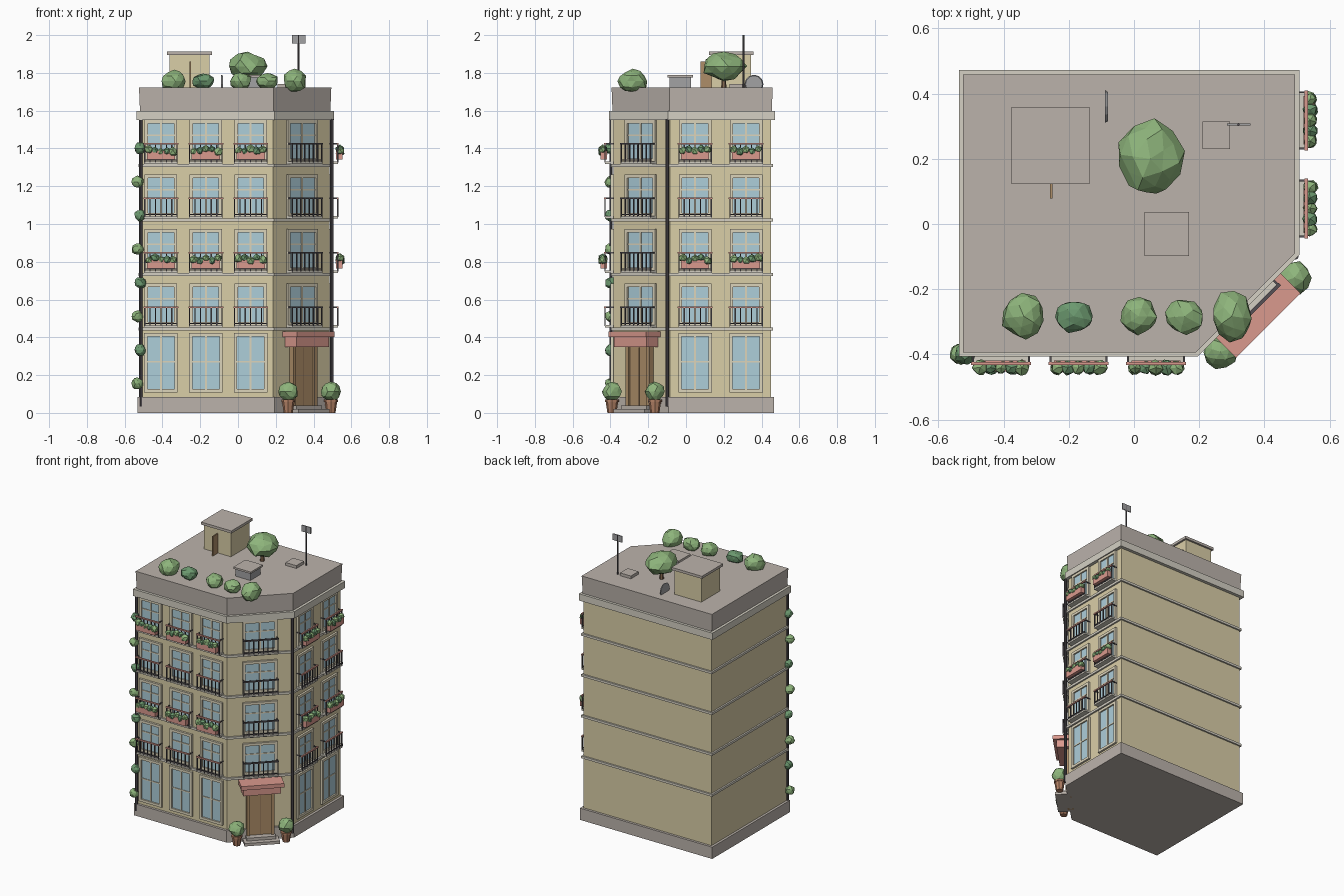
import bpy, bmesh, math, random
from mathutils import Matrix, Vector

if "Cube" in bpy.data.objects:
    bpy.data.objects.remove(bpy.data.objects["Cube"])

random.seed(4)
COL = {
    "wall": (0.70, 0.62, 0.39), "trim": (0.66, 0.63, 0.55), "stone": (0.50, 0.45, 0.41),
    "frame": (0.72, 0.66, 0.50), "glass": (0.42, 0.62, 0.70), "iron": (0.09, 0.08, 0.09),
    "red": (0.70, 0.32, 0.27), "door": (0.42, 0.27, 0.14), "dark": (0.24, 0.14, 0.08),
    "leaf": (0.27, 0.46, 0.20), "leaf_dark": (0.15, 0.32, 0.16), "pot": (0.45, 0.22, 0.13),
    "metal": (0.36, 0.36, 0.37),
}
MATS, PARTS = {}, {}
for k, c in COL.items():
    MATS[k] = bpy.data.materials.new(k)
    MATS[k].diffuse_color = (*c, 1)


def part(name, col):
    if name not in PARTS:
        PARTS[name] = (bmesh.new(), col)
    return PARTS[name][0]


def box(name, col, x, y, z, m=Matrix()):
    """Box from (min, max) ranges, in the frame m."""
    c = [sum(r) / 2 for r in (x, y, z)]
    s = [abs(r[1] - r[0]) for r in (x, y, z)]
    bmesh.ops.create_cube(part(name, col), size=1,
                          matrix=m @ Matrix.Translation(c) @ Matrix.Diagonal((*s, 1)))


def cyl(name, col, p, r1, r2, h, n=8, rot=Matrix()):
    bmesh.ops.create_cone(part(name, col), cap_ends=True, segments=n, radius1=r1, radius2=r2, depth=h,
                          matrix=Matrix.Translation(p) @ rot @ Matrix.Translation((0, 0, h / 2)))


def bush(name, col, p, r, sub=2, jit=0.13):
    """Lumpy low-poly foliage ball."""
    bm = part(name, col)
    vs = bmesh.ops.create_icosphere(bm, subdivisions=sub, radius=1)["verts"]
    rot = Matrix.Rotation(random.uniform(0, 6), 3, 'Z')
    for v in vs:
        d = rot @ v.co * random.uniform(1 - jit, 1 + jit * 0.7)
        v.co = Vector(p) + Vector((d.x * r[0], d.y * r[1], d.z * r[2]))


def outline(o):
    return [(-0.515 - o, -0.385 - o), (0.185 + o * 0.414, -0.385 - o), (0.485 + o, -0.085 - o * 0.414),
            (0.485 + o, 0.45 + o), (-0.515 - o, 0.45 + o)]


def slab(name, col, z0, z1, o0, o1=None):
    """Corner-cut floor plan extruded between two heights."""
    bm = part(name, col)
    a = [bm.verts.new((x, y, z0)) for x, y in outline(o0)]
    b = [bm.verts.new((x, y, z1)) for x, y in outline(o0 if o1 is None else o1)]
    bm.faces.new(a[::-1])
    bm.faces.new(b)
    for i in range(5):
        j = (i + 1) % 5
        bm.faces.new((a[i], a[j], b[j], b[i]))


# main body: plinth, walls, floor bands, cornice, roof block
BANDS = [0.435 + 0.2885 * i for i in range(4)]
slab("plinth", "stone", 0, 0.083, 0.017)
slab("walls", "wall", 0.08, 1.56, 0)
for zb in BANDS:
    slab("floor_bands", "trim", zb, zb + 0.016, 0.011)
slab("cornice", "trim", 1.55, 1.598, 0.022)
slab("roof_block", "stone", 1.598, 1.722, 0.004, 0.009)


def face(x, y, deg):
    """Frame on a facade: x along the wall, -y outward."""
    return Matrix.Translation((x, y, 0)) @ Matrix.Rotation(math.radians(deg), 4, 'Z')


def window(m, w, z0, z1, transom):
    h, t, d = w / 2, 0.018, -0.014
    for x in ((-h, -h + t), (h - t, h)):
        box("window_frames", "frame", x, (d, 0.01), (z0, z1), m)
    for z in ((z0, z0 + t), (z1 - t, z1)):
        box("window_frames", "frame", (-h + t, h - t), (d, 0.01), z, m)
    box("window_glass", "glass", (-h + t, h - t), (-0.004, 0.01), (z0 + t, z1 - t), m)
    box("window_bars", "frame", (-0.005, 0.005), (-0.009, 0), (z0 + t, z1 - t), m)
    box("window_bars", "frame", (-h + t, h - t), (-0.008, 0), (transom - 0.004, transom + 0.004), m)


def balcony(m, w, zb, top_col, bars):
    h = w / 2
    box("balcony_slabs", "trim", (-h, h), (-0.045, 0), (zb + 0.018, zb + 0.03), m)
    box("balcony_rails_" + top_col, top_col, (-h - 0.003, h + 0.003), (-0.048, -0.038), (zb + 0.12, zb + 0.129), m)
    box("balcony_bars", "iron", (-h, h), (-0.046, -0.04), (zb + 0.036, zb + 0.042), m)
    for s in (-h, h - 0.006):
        box("balcony_bars", "iron", (s, s + 0.006), (-0.044, 0), (zb + 0.12, zb + 0.127), m)
    for i in range(bars):
        x = -h + 0.003 + (w - 0.006) * i / (bars - 1)
        box("balcony_bars", "iron", (x - 0.003, x + 0.003), (-0.046, -0.04), (zb + 0.025, zb + 0.122), m)


def planter(m, zb):
    box("planters", "red", (-0.075, 0.075), (-0.068, -0.034), (zb + 0.04, zb + 0.085), m)
    for i in range(5):
        p = m @ Vector((-0.064 + 0.032 * i, -0.055, zb + 0.09 + random.uniform(-0.01, 0.008)))
        r = random.uniform(0.021, 0.027)
        bush("planter_leaves_%d" % (i % 2), ("leaf", "leaf_dark")[i % 2], p, (r, r, r), 1)


# facades: three window columns in front, two on the right, one on the cut corner
cols = [face(x, -0.385, 0) for x in (-0.408, -0.17, 0.067)] + [face(0.485, y, 90) for y in (0.048, 0.318)]
corner = face(0.335, -0.235, 45)
for m in cols:
    window(m, 0.178, 0.108, 0.422, 0.27)
    for i, zb in enumerate(BANDS):
        window(m, 0.172, zb + 0.028, zb + 0.25, zb + 0.17)
        balcony(m, 0.178, zb, "red", 7)
        if i % 2:
            planter(m, zb)
for zb in BANDS:
    window(corner, 0.225, zb + 0.028, zb + 0.25, zb + 0.17)
    balcony(corner, 0.225, zb, "iron", 8)

# entrance: door, jambs, canopy, steps
box("door", "door", (-0.068, 0.068), (-0.018, 0.01), (0.035, 0.35), corner)
box("door_gap", "dark", (-0.002, 0.002), (-0.02, 0), (0.04, 0.345), corner)
for s in (-1, 1):
    box("door_jambs", "door", (s * 0.068, s * 0.09), (-0.03, 0.01), (0.0, 0.355), corner)
box("canopy", "red", (-0.122, 0.122), (-0.085, 0), (0.35, 0.402), corner)
box("canopy_top", "red", (-0.14, 0.14), (-0.108, 0), (0.402, 0.43), corner)
box("steps", "stone", (-0.115, 0.115), (-0.095, 0), (0, 0.02), corner)
box("steps", "stone", (-0.095, 0.095), (-0.06, 0), (0.02, 0.04), corner)

# potted shrubs beside the door
for x, y in ((0.266, -0.392), (0.492, -0.165)):
    cyl("pots", "pot", (x, y, 0), 0.024, 0.034, 0.065)
    cyl("pots", "pot", (x, y, 0.058), 0.037, 0.037, 0.012)
    bush("pot_shrubs", "leaf", (x, y, 0.112), (0.052, 0.052, 0.05))

# downpipes and the climbing plant
for x, y in ((-0.515, -0.397), (0.496, -0.1)):
    cyl("downpipes", "iron", (x, y, 0.035), 0.009, 0.009, 1.52)
for i in range(8):
    z = 0.155 + 0.178 * i
    x = -0.53 + (0.012 if i % 2 else -0.002)
    bush("climber_%d" % (i % 2), ("leaf", "leaf_dark")[i % 2], (x, -0.398, z), (0.032, 0.032, 0.032), 2)

# roof stair house with open door
R = 1.72
box("stair_house", "wall", (-0.362, -0.15), (0.135, 0.345), (R, 1.897))
box("stair_house_roof", "stone", (-0.375, -0.137), (0.122, 0.358), (1.895, 1.913))
box("stair_house_door", "door", (-0.258, -0.25), (0.078, 0.136), (R, 1.86))

# roof vent, hatch, dish and mast
box("vent_box", "metal", (0.042, 0.158), (-0.088, 0.027), (R, 1.775))
box("vent_lid", "stone", (0.032, 0.168), (-0.098, 0.037), (1.775, 1.788))
box("hatch", "stone", (0.21, 0.295), (0.23, 0.315), (R, 1.742))
cyl("dish", "metal", (-0.089, 0.36, 1.74), 0.05, 0.045, 0.009, 12, Matrix.Rotation(math.pi / 2, 4, 'Y'))
cyl("mast", "iron", (0.32, 0.305, R), 0.005, 0.005, 0.28, 6)
box("mast_panel", "metal", (0.285, 0.357), (0.302, 0.308), (1.955, 2.0))

# roof garden: tree and row of shrubs
cyl("tree_trunk", "dark", (0.05, 0.2, R), 0.014, 0.01, 0.08, 6)
bush("tree_crown", "leaf", (0.05, 0.2, 1.835), (0.1, 0.115, 0.075))
for i, (x, rx, ry, rz) in enumerate(((-0.338, 0.068, 0.07, 0.06), (-0.185, 0.06, 0.05, 0.042),
                                    (0.014, 0.058, 0.056, 0.05), (0.155, 0.062, 0.055, 0.043),
                                    (0.3, 0.065, 0.08, 0.062))):
    c = "leaf_dark" if i == 1 else "leaf"
    bush("roof_shrubs_" + c, c, (x, -0.283, 1.756), (rx, ry, rz))

# turn every part into an object
for name, (bm, col) in PARTS.items():
    bmesh.ops.recalc_face_normals(bm, faces=bm.faces)
    me = bpy.data.meshes.new(name)
    bm.to_mesh(me)
    bm.free()
    me.materials.append(MATS[col])
    bpy.context.collection.objects.link(bpy.data.objects.new(name, me))

for m in bpy.data.materials:
    if m.users and not m.is_grease_pencil:
        m.use_nodes = True
        m.node_tree.nodes["Principled BSDF"].inputs["Base Color"].default_value = m.diffuse_color
